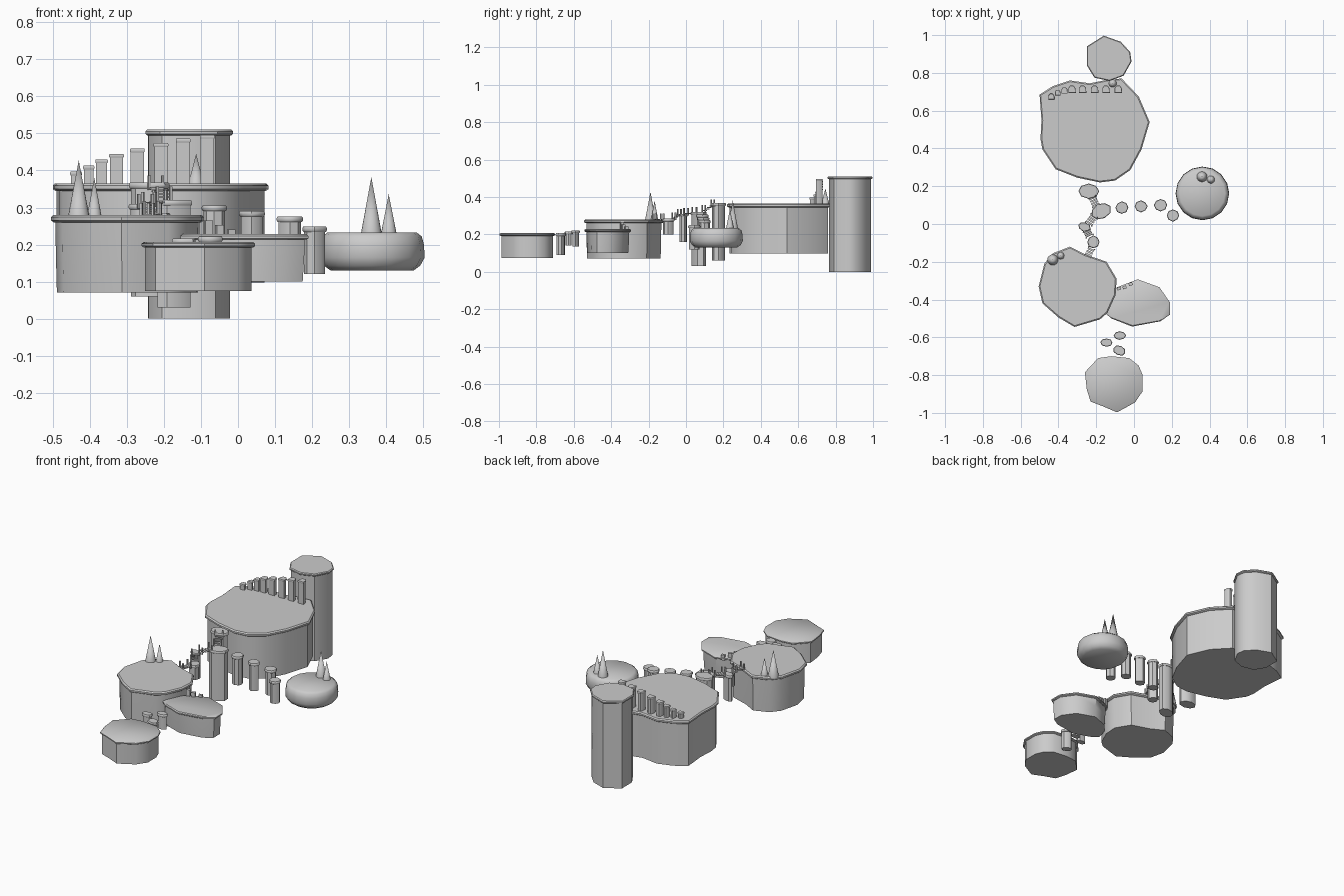
import bpy, bmesh, math, random
from mathutils import Vector

if "Cube" in bpy.data.objects:
    bpy.data.objects.remove(bpy.data.objects["Cube"])
random.seed(4)


def loft(name, rings, angle=40):
    """Closed solid through stacked rings of equal point count."""
    bm = bmesh.new()
    loops = [[bm.verts.new(p) for p in r] for r in rings]
    n = len(loops[0])
    for a, b in zip(loops, loops[1:]):
        for i in range(n):
            j = (i + 1) % n
            bm.faces.new((a[i], a[j], b[j], b[i]))
    bm.faces.new(loops[0][::-1])
    bm.faces.new(loops[-1])
    bmesh.ops.recalc_face_normals(bm, faces=bm.faces[:])
    me = bpy.data.meshes.new(name)
    bm.to_mesh(me)
    bm.free()
    for p in me.polygons:
        p.use_smooth = True
    me.set_sharp_from_angle(angle=math.radians(angle))
    ob = bpy.data.objects.new(name, me)
    bpy.context.collection.objects.link(ob)
    return ob


def ring(outline, z, inset):
    """Outline at height z, pulled towards its centre by a fixed distance."""
    c = sum((Vector(p) for p in outline), Vector((0, 0))) / len(outline)
    pts = []
    for p in outline:
        d = Vector(p) - c
        q = c + d * (1 - inset / d.length)
        pts.append((q.x, q.y, z))
    return pts


def slab(name, outline, z0, z1, cap=0.02, lip=0.012, taper=0.0):
    """Rock body with a rounded turf cap that overhangs it."""
    loft(name + "_body", [ring(outline, z0, lip + taper),
                          ring(outline, (z0 + z1) / 2, lip + taper * 0.3),
                          ring(outline, z1 - cap * 0.6, lip)])
    loft(name + "_cap", [ring(outline, z1 - cap, lip * 0.6),
                         ring(outline, z1 - cap * 0.75, 0),
                         ring(outline, z1 - cap * 0.3, 0),
                         ring(outline, z1, lip * 0.6)])


def blob(x, y, rx, ry, n=8, turn=0.0):
    """Irregular rounded outline."""
    out = []
    for i in range(n):
        a = 2 * math.pi * i / n
        k = random.uniform(0.93, 1.06)
        u, v = rx * k * math.cos(a), ry * k * math.sin(a)
        out.append((x + u * math.cos(turn) - v * math.sin(turn),
                    y + u * math.sin(turn) + v * math.cos(turn)))
    return out


def spike(name, x, y, z, r, top):
    bpy.ops.mesh.primitive_cone_add(vertices=16, radius1=r, radius2=0, depth=top - z,
                                    location=(x, y, (z + top) / 2))
    ob = bpy.context.object
    ob.name = name
    for p in ob.data.polygons:
        p.use_smooth = len(p.vertices) < 5


def box(name, loc, size, rot=0.0):
    bpy.ops.mesh.primitive_cube_add(size=1, location=loc, rotation=(0, 0, rot))
    ob = bpy.context.object
    ob.name = name
    ob.scale = size


# Large islands
slab("tower", [(-.25, .94), (-.16, .997), (-.07, .965), (-.02, .91), (-.013, .86),
               (-.055, .785), (-.13, .757), (-.21, .775), (-.25, .84)], 0, .51, .015, .008)
slab("main_island", [(-.50, .685), (-.43, .73), (-.34, .76), (-.235, .745), (-.135, .765),
                     (-.065, .77), (.025, .675), (.083, .54), (.04, .395), (-.02, .285),
                     (-.10, .23), (-.18, .22), (-.30, .245), (-.415, .29), (-.485, .395),
                     (-.495, .45), (-.49, .55)], .098, .365)
slab("left_island", [(-.505, -.33), (-.475, -.21), (-.43, -.155), (-.34, -.12), (-.26, -.16),
                     (-.145, -.20), (-.092, -.29), (-.097, -.375), (-.14, -.47), (-.18, -.505),
                     (-.315, -.545), (-.40, -.495), (-.485, -.42)], .07, .28, taper=.004)
slab("middle_island", [(-.09, -.335), (.02, -.293), (.135, -.335), (.19, -.415), (.19, -.48),
                       (.14, -.515), (-.01, -.543), (-.12, -.50), (-.155, -.47), (-.14, -.40)],
     .10, .228, .015, .01, .006)
slab("front_island", [(-.26, -.785), (-.19, -.71), (-.12, -.70), (-.025, -.71), (.025, -.75),
                      (.046, -.80), (.046, -.885), (.005, -.945), (-.09, -.997), (-.165, -.965),
                      (-.23, -.94), (-.25, -.875)], .075, .207, .015, .01)

# Round island: bulging disc that tucks in underneath
circle = [(.362 + .142 * math.cos(i * math.pi / 8), .162 + .142 * math.sin(i * math.pi / 8))
          for i in range(16)]
loft("round_island", [ring(circle, .13, .03), ring(circle, .143, .012), ring(circle, .165, 0),
                      ring(circle, .20, .002), ring(circle, .222, .008),
                      ring(circle, .233, .022)], 50)

# Stepping pillars: x, y, rx, ry, turn, bottom, top
steps = [(-.24, .175, .058, .040, 0, .06, .367), (-.175, .067, .056, .042, .5, .03, .32),
         (-.065, .087, .034, .032, 0, .14, .306), (.037, .093, .034, .032, 0, .13, .291),
         (.14, .10, .034, .032, 0, .13, .276), (.206, .045, .034, .032, 0, .12, .249),
         (-.262, -.015, .035, .024, -.3, .16, .31), (-.215, -.095, .033, .034, 0, .20, .285),
         (-.075, -.59, .032, .024, 0, .135, .222), (-.145, -.627, .032, .022, 0, .14, .216),
         (-.077, -.67, .035, .025, -.4, .09, .207)]
for i, (x, y, rx, ry, t, z0, z1) in enumerate(steps):
    slab(f"step_{i}", blob(x, y, rx, ry, 8, t), z0, z1, .015, .005)

# Row of columns rising along the back of the main island: x, y, radius, top
columns = [(-.437, .674, .016, .397), (-.403, .695, .015, .413), (-.368, .706, .017, .430),
           (-.328, .712, .020, .445), (-.272, .712, .020, .459), (-.208, .712, .020, .474),
           (-.148, .712, .020, .486), (-.083, .712, .020, .496)]
for i, (x, y, r, top) in enumerate(columns):
    house = [(x - r, y - r * .9), (x + r, y - r * .9), (x + r * .9, y + r * .4),
             (x + r * .4, y + r), (x - r * .5, y + r), (x - r, y + r * .4)]
    slab(f"column_{i}", house, .355, top, .01, .003)

# Pointed trees
for i, s in enumerate([(.36, .25, .23, .028, .382), (.407, .235, .23, .021, .336),
                       (-.43, -.19, .275, .029, .427), (-.388, -.168, .275, .02, .38),
                       (-.113, .745, .36, .022, .445)]):
    spike(f"tree_{i}", *s)


# Little plank bridges with posts
def bridge(name, a, b, width=.04, planks=4):
    a, b = Vector(a), Vector(b)
    d = b - a
    rot = math.atan2(d.y, d.x)
    side = Vector((-math.sin(rot), math.cos(rot), 0)) * width / 2
    for i in range(planks):
        p = a + d * (i + .5) / planks
        box(f"{name}_plank_{i}", p, (d.xy.length / planks * .7, width, .005), rot)
    for e, p in enumerate((a, b)):
        for s in (-1, 1):
            box(f"{name}_post_{e}_{s}", p + side * s + Vector((0, 0, .012)),
                (.007, .007, .04), rot)


bridge("upper_bridge", (-.222, .143, .355), (-.20, .095, .325))
bridge("middle_bridge", (-.21, .045, .315), (-.24, 0, .31))
bridge("lower_bridge", (-.25, -.035, .305), (-.235, -.065, .285))
bridge("island_bridge", (-.225, -.128, .28), (-.245, -.17, .28), .035, 3)

# Small stairs between the left and middle islands
for i, (x, y) in enumerate([(-.08, -.342), (-.05, -.335), (-.018, -.318)]):
    h = .265 - i * .012
    box(f"stair_{i}", (x, y, (h + .21) / 2), (.02, .016, h - .21), .3)
